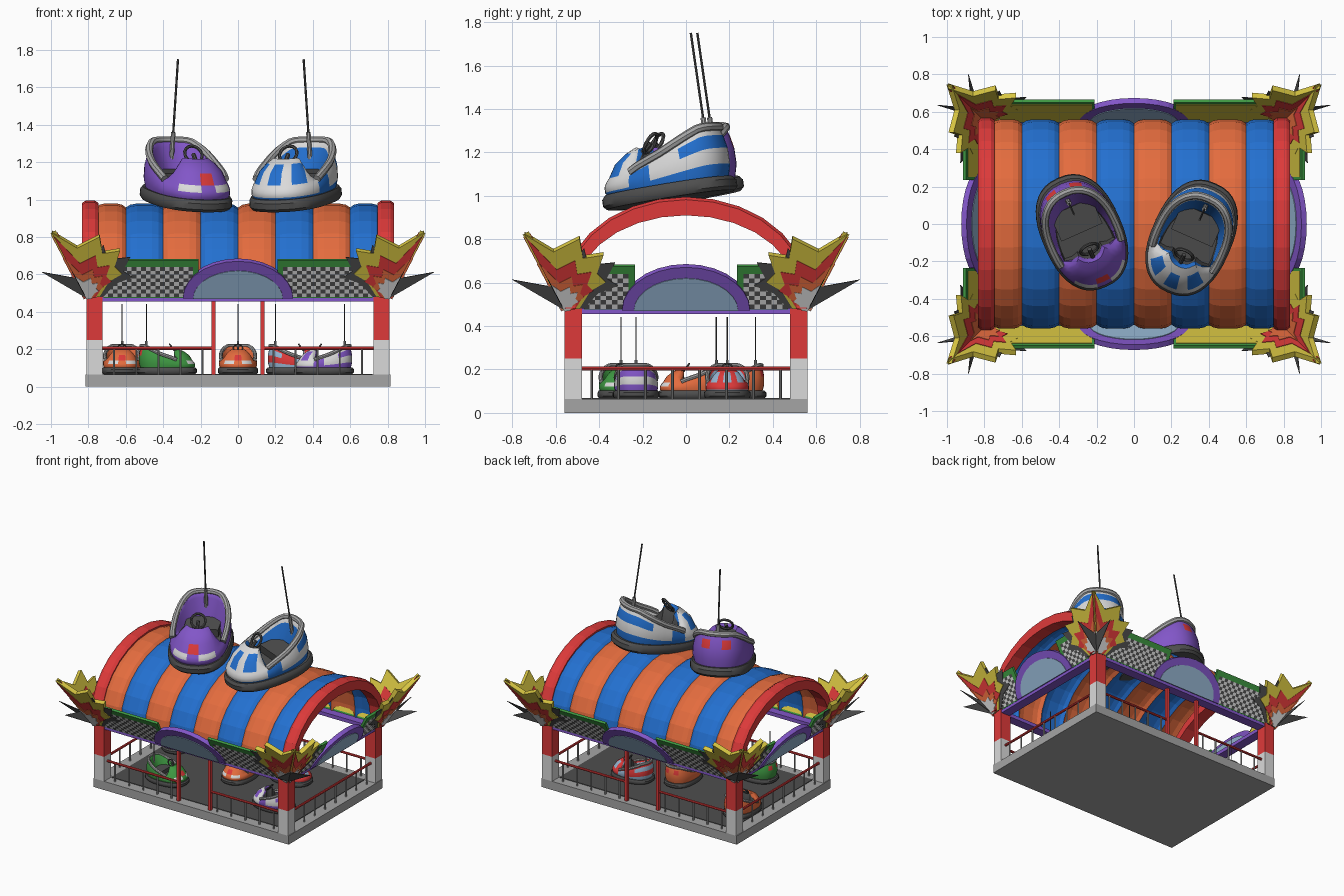
import bpy, bmesh
from math import sin, cos, pi, radians
from mathutils import Matrix, Vector

if "Cube" in bpy.data.objects:
    bpy.data.objects.remove(bpy.data.objects["Cube"])

# Ten flat colours (screen values converted to linear)
PAL = dict(red=(222, 58, 58), white=(218, 218, 218), grey=(165, 165, 165), dark=(78, 78, 78),
           orange=(228, 108, 62), blue=(35, 112, 208), purple=(130, 86, 200),
           yellow=(216, 198, 66), green=(62, 152, 66), light_blue=(150, 182, 210))
MAT = {}
for n, c in PAL.items():
    MAT[n] = bpy.data.materials.new(n)
    MAT[n].diffuse_color = [((v / 255 + .055) / 1.055) ** 2.4 for v in c] + [1]


def finish(name, bm, mats, smooth=False, recalc=True):
    bmesh.ops.remove_doubles(bm, verts=bm.verts, dist=1e-5)
    if recalc:
        bmesh.ops.recalc_face_normals(bm, faces=bm.faces)
    me = bpy.data.meshes.new(name)
    bm.to_mesh(me)
    bm.free()
    for m in mats:
        me.materials.append(MAT[m])
    if smooth:
        me.shade_smooth()
        me.set_sharp_from_angle(angle=radians(38))
    bpy.context.collection.objects.link(bpy.data.objects.new(name, me))


def loft(name, rings, mats, M=Matrix(), rule=None, closed=True, caps=True, loop=False, smooth=False):
    """Skin a list of point rings; rule(band, segment) picks the material."""
    bm = bmesh.new()
    R = [[bm.verts.new(M @ Vector(p)) for p in r] for r in rings]
    n, k = len(R[0]), len(R)
    for i in range(k if loop else k - 1):
        for j in range(n if closed else n - 1):
            a, b = R[i], R[(i + 1) % k]
            f = bm.faces.new((a[j], a[(j + 1) % n], b[(j + 1) % n], b[j]))
            f.material_index = rule(i, j) if rule else 0
    if caps and not loop:
        bm.faces.new(R[0])
        bm.faces.new(R[-1])
    finish(name, bm, mats, smooth)


def box(name, x0, x1, y0, y1, z0, z1, mat, M=Matrix()):
    loft(name, [[(x0, y0, z), (x1, y0, z), (x1, y1, z), (x0, y1, z)] for z in (z0, z1)], [mat], M)


def tube(name, pts, r, mat, M=Matrix(), n=8, loop=False):
    P = [Vector(p) for p in pts]
    rings, k = [], len(P)
    for i, p in enumerate(P):
        t = (P[(i + 1) % k] - P[i - 1]) if loop else P[min(i + 1, k - 1)] - P[max(i - 1, 0)]
        t.normalize()
        a = t.cross(Vector((1, 0, 0) if abs(t.z) > .9 else (0, 0, 1))).normalized()
        b = t.cross(a)
        rings.append([p + r * (a * cos(2 * pi * j / n) + b * sin(2 * pi * j / n)) for j in range(n)])
    loft(name, rings, [mat], M, loop=loop, smooth=True)


# Platform, floor and corner posts
box("platform", -.815, .815, -.56, .56, 0, .065, "grey")
box("arena_floor", -.72, .72, -.48, .48, .06, .069, "dark")
for sx in (-1, 1):
    for sy in (-1, 1):
        x0, x1 = sorted((sx * .725, sx * .81))
        y0, y1 = sorted((sy * .48, sy * .56))
        box("post_foot", x0, x1, y0, y1, .065, .25, "white")
        box("post_top", x0, x1, y0, y1, .25, .5, "red")
        # Entrance pole and railings
        X, Y = sx * .132, sy * .52
        box("entrance_pole", X - .011, X + .011, Y - .011, Y + .011, .065, .46, "red")
        tube("long_rail", [(sx * .132, Y, .205), (sx * .73, Y, .205)], .009, "red")
        for i in range(5):
            tube("baluster", [(sx * (.19 + i * .118), Y, .06), (sx * (.19 + i * .118), Y, .2)], .006, "grey", n=6)
    tube("side_rail", [(sx * .77, -.49, .205), (sx * .77, .49, .205)], .009, "red")
    for i in range(8):
        y = -.435 + i * .1243
        tube("baluster", [(sx * .77, y, .06), (sx * .77, y, .2)], .006, "grey", n=6)
    box("side_beam", sx * .77 - .035, sx * .77 + .035, -.48, .48, .455, .482, "purple")
    box("long_beam", -.725, .725, sx * .52 - .035, sx * .52 + .035, .455, .482, "purple")


# Striped barrel roof and its end arches
def arc(a, b, n=14):
    return [(-a, .48)] + [(-a * cos(pi * i / n), .55 + b * sin(pi * i / n)) for i in range(n + 1)] + [(a, .48)]


edges = [-.76, -.6, -.4, -.2, 0, .2, .4, .6, .76]
rings = []
for a, b in zip(edges, edges[1:]):
    for t, d in ((0, .022), (.12, .007), (.3, 0), (.7, 0), (.88, .007)):
        rings.append([(a + (b - a) * t, y, z) for y, z in arc(.56 - d, .43 - d)])
rings.append([(.76, y, z) for y, z in arc(.538, .408)])
loft("striped_roof", rings, ["orange", "blue"], rule=lambda i, j: i // 5 % 2, closed=False, caps=False)
for s in (-1, 1):
    o, m, n = arc(.568, .445), arc(.555, .432), arc(.51, .36)
    loft("roof_arch", [[(s * .745, *m[i]), (s * .765, *o[i]), (s * .815, *o[i]), (s * .835, *m[i]),
                        (s * .835, *n[i]), (s * .745, *n[i])] for i in range(len(o))], ["red"])

# Outward leaning fascia: panels, half discs and corner flames
SL = .53


def plate(name, wall, pts, o0, o1, mat):
    out, along, D = wall
    nrm = (out - Vector((0, 0, SL))).normalized()
    loft(name, [[along * u + out * (D + SL * (z - .48)) + Vector((0, 0, z)) + nrm * o for u, z in pts]
                for o in (o0, o1)], [mat])


def checker(wall, u0, u1, s):
    out, along, D = wall
    nrm = (out - Vector((0, 0, SL))).normalized()
    bm = bmesh.new()
    nu, nz = round((u1 - u0) / .025), 8
    for i in range(nu):
        for j in range(nz):
            q = []
            for di, dj in ((0, 0), (1, 0), (1, 1), (0, 1)):
                u, z = s * (u0 + (u1 - u0) * (i + di) / nu), .485 + .16 * (j + dj) / nz
                q.append(bm.verts.new(along * u + out * (D + SL * (z - .48)) + Vector((0, 0, z)) + nrm * .012))
            f = bm.faces.new(q)
            f.material_index = (i + j) % 2
            f.normal_update()
            if f.normal.dot(nrm) < 0:
                f.normal_flip()
    finish("checker_panel", bm, ["white", "dark"], recalc=False)


FLAME = [(-.185, .83), (-.05, .75), (.07, .81), (.085, .72), (.18, .735), (.15, .65), (.19, .61),
         (.12, .57), (.07, .49), (.0, .48)]


def flame(k, tip):
    return [(d * q, .48 + (z - .48) * q) for i, (d, z) in enumerate(FLAME) for q in [tip if i == 0 else k]]


def half_disc(a, b):
    return [(a * cos(pi * i / 14), .48 + b * sin(pi * i / 14)) for i in range(15)]


for out, along, D, L, p0, p1 in ((Vector((0, -1, 0)), Vector((1, 0, 0)), .55, .81, .21, .72),
                                 (Vector((0, 1, 0)), Vector((1, 0, 0)), .55, .81, .21, .72),
                                 (Vector((1, 0, 0)), Vector((0, 1, 0)), .80, .56, .235, .47),
                                 (Vector((-1, 0, 0)), Vector((0, 1, 0)), .80, .56, .235, .47)):
    w = (out, along, D)
    for s in (-1, 1):
        plate("sign_frame", w, [(s * p0, .48), (s * p1, .48), (s * p1, .68), (s * p0, .68)], -.008, .01, "green")
        plate("sign_back", w, [(s * (p0 + .015), .49), (s * p1, .49), (s * p1, .66), (s * (p0 + .015), .66)],
              -.011, -.007, "yellow")
        checker(w, p0 + .03, p1, s)
        pts = [(s * (L - d * 1.3), .48 + (z - .48) * (.86 if d > 0 else .4)) for d, z in FLAME]
        plate("flame_shadow", w, pts, .011, .015, "dark")
        for i, (mat, k, tip) in enumerate((("yellow", 1, 1), ("red", .7, .97), ("orange", .48, .62), ("white", .34, .36))):
            o = .019 + .003 * i
            pts = [(s * (L - d), z) for d, z in flame(k, tip)]
            plate("flame_" + mat, w, pts, -.012 - .003 * i if i < 3 else 0, o, mat)
    plate("half_disc_rim", w, half_disc(.295, .2), -.012, .02, "purple")
    plate("half_disc_panel", w, half_disc(.24, .15), -.016, .024, "light_blue")


# Bumper cars, built nose towards -y
N = 40


def outline(j, f, ax=.215, ay=.32):
    t = 2 * pi * j / N
    e = .84
    s, c = sin(t), cos(t)
    return ax * f * abs(s) ** e * (1 if s > 0 else -1), -ay * f * abs(c) ** e * (1 if c > 0 else -1)


def rear_rise(j):
    return min(1, max(0, (.35 - cos(2 * pi * j / N)) / 1.2))


def rim_height(j):
    return .14 + .155 * rear_rise(j)


def car(name, x, y, z, yaw, pitch, s, A, B, two_tone):
    M = (Matrix.Translation((x, y, z)) @ Matrix.Rotation(radians(yaw), 4, 'Z')
         @ Matrix.Rotation(radians(pitch), 4, 'X') @ Matrix.Scale(s, 4))
    sec = ((.85, 0), (.95, 0), (1, .016), (1, .048), (.95, .066), (.8, .066))
    loft(name + "_bumper", [[(*outline(j, f), h) for j in range(N)] for f, h in sec], ["dark"], M, smooth=True)
    rings = [[(*outline(j, f), .05 + (rim_height(j) - .05) * t) for j in range(N)]
             for f, t in ((.88, 0), (.94, .3), (.94, .6), (.9, .85), (.86, 1))]
    hood = ((.74, .2), (.57, .24), (.42, .262), (.36, .235), (.35, .1), (0, .1))
    for i, (f, h) in enumerate(hood):
        ring = []
        for j in range(N):
            H, g = rim_height(j), rear_rise(j)
            cf, ch = ((.82, H), (.78, H - .01), (.76, H - .03), (.74 - .22 * g, .135), (.7 - .2 * g, .1), (0, .1))[i]
            q = min(1, max(0, (cos(2 * pi * j / N) - .3) / .3))
            ring.append((*outline(j, cf + (f - cf) * q), ch + (h - ch) * q))
        rings.append(ring)

    def rule(i, j):
        a = min(j + .5, N - j - .5) * 360 / N
        if i >= 8:
            return 2
        if two_tone:
            return int(i == 0 or (i in (4, 5) and (a < 12 or 28 < a < 50)) or (i in (1, 2) and 75 < a < 88)
                       or i == 7 or (i == 2 and a > 120))
        if i in (2, 3) and 9 < a < 45:
            return 1
        return 3 if (i == 4 and a < 9) or (i == 2 and 150 < a < 170) else 0
    loft(name + "_body", rings, [A, B, "dark", "red"], M, rule, smooth=True)
    tube(name + "_seat_rim", [(*outline(j, .86), rim_height(j) + .004) for j in range(8, N - 7)], .021, "grey", M)
    box(name + "_seat", -.12, .12, .02, .17, .09, .16, "dark", M)
    tube(name + "_steering_wheel", [(.05 * cos(2 * pi * i / 16), -.06 + .03 * sin(2 * pi * i / 16),
                                     .275 + .04 * sin(2 * pi * i / 16)) for i in range(16)], .009, "dark", M, 6, True)
    tube(name + "_steering_column", [(0, -.13, .22), (0, -.06, .275)], .012, "dark", M)
    tube(name + "_pole_base", [(0, .22, .2), (0, .22, .35)], .013, "grey", M)
    tube(name + "_pole", [(0, .22, .34), (0, .22, .745)], .006, "dark", M, 6)


car("roof_car_left", -.28, -.04, .98, 24, 9, 1, "purple", "white", False)
car("roof_car_right", .31, -.07, .98, -24, 9, 1, "white", "blue", True)
for i, (x, y, yaw, A, B, two) in enumerate(((-.38, -.30, 90, "green", "white", False),
                                            (0, .03, 0, "orange", "white", False),
                                            (-.62, .21, 0, "orange", "white", False),
                                            (.46, -.23, -90, "white", "purple", True),
                                            (.31, .19, 90, "red", "light_blue", True))):
    car("arena_car_%d" % (i + 1), x, y, .069, yaw, 0, .5, A, B, two)

for m in bpy.data.materials:
    if m.users and not m.is_grease_pencil:
        m.use_nodes = True
        m.node_tree.nodes["Principled BSDF"].inputs["Base Color"].default_value = m.diffuse_color
